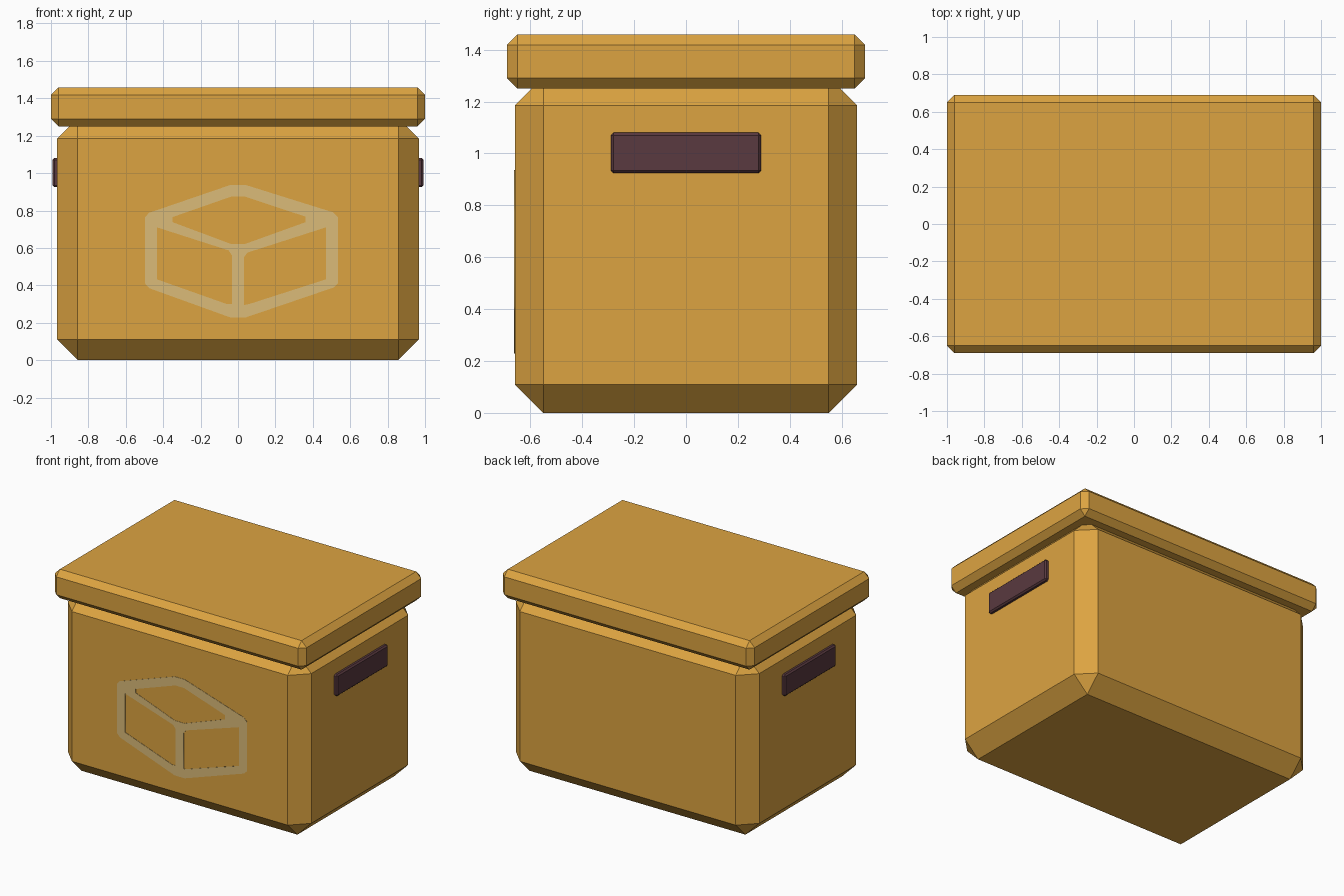
import bpy
import bmesh
import math

default = bpy.data.objects.get("Cube")
if default:
    bpy.data.objects.remove(default, do_unlink=True)


def material(name, color):
    mat = bpy.data.materials.new(name)
    mat.use_nodes = True
    mat.diffuse_color = (*color, 1)
    bsdf = next(n for n in mat.node_tree.nodes if n.type == "BSDF_PRINCIPLED")
    bsdf.inputs["Base Color"].default_value = (*color, 1)
    return mat


cardboard = material("cardboard", (0.72, 0.37, 0.053))
dark_plum = material("dark plum", (0.1, 0.041, 0.05))
pale_paint = material("pale paint", (0.71, 0.5, 0.19))


def chamfered_box(name, low, high, chamfer, mat):
    """Box between two corners with every edge cut at 45 degrees."""
    bm = bmesh.new()
    bmesh.ops.create_cube(bm, size=1)
    for v in bm.verts:
        v.co = [h if c > 0 else l for c, l, h in zip(v.co, low, high)]
    bmesh.ops.bevel(bm, geom=bm.edges[:], offset=chamfer, segments=1,
                    affect="EDGES", clamp_overlap=True)
    mesh = bpy.data.meshes.new(name)
    bm.to_mesh(mesh)
    bm.free()
    mesh.materials.append(mat)
    obj = bpy.data.objects.new(name, mesh)
    bpy.context.collection.objects.link(obj)
    return obj


# Box body and overhanging lid
chamfered_box("box_body", (-0.967, -0.66, 0), (0.967, 0.66, 1.295), 0.11, cardboard)
chamfered_box("lid", (-1, -0.69, 1.25), (1, 0.69, 1.458), 0.04, cardboard)

# Handles on both ends
for side, x in (("left", 0.965), ("right", -0.965)):
    chamfered_box(side + "_handle", (x - 0.027, -0.29, 0.925),
                  (x + 0.027, 0.29, 1.08), 0.01, dark_plum)

# Painted outline of a crate on the front: outer rim, then three openings
outlines = [
    [(-0.04, 0.937), (0.04, 0.937), (0.51, 0.79), (0.534, 0.765), (0.534, 0.41),
     (0.51, 0.388), (0.04, 0.228), (-0.04, 0.228), (-0.475, 0.385),
     (-0.497, 0.41), (-0.497, 0.765), (-0.475, 0.788)],
    [(-0.035, 0.875), (0.035, 0.875), (0.362, 0.767), (0.362, 0.738),
     (0.04, 0.622), (-0.04, 0.622), (-0.35, 0.738), (-0.35, 0.765)],
    [(-0.433, 0.71), (-0.05, 0.587), (-0.032, 0.56), (-0.032, 0.3),
     (-0.06, 0.3), (-0.433, 0.432)],
    [(0.47, 0.71), (0.05, 0.575), (0.032, 0.55), (0.032, 0.295),
     (0.06, 0.3), (0.47, 0.432)],
]
curve = bpy.data.curves.new("crate_emblem", "CURVE")
curve.dimensions = "2D"
curve.fill_mode = "BOTH"
curve.extrude = 0.002
for outline in outlines:
    spline = curve.splines.new("POLY")
    spline.points.add(len(outline) - 1)
    for point, (x, z) in zip(spline.points, outline):
        point.co = (x, z, 0, 1)
    spline.use_cyclic_u = True
curve.materials.append(pale_paint)
emblem = bpy.data.objects.new("crate_emblem", curve)
emblem.location.y = -0.66
emblem.rotation_euler.x = math.pi / 2
bpy.context.collection.objects.link(emblem)
bpy.ops.object.select_all(action="DESELECT")
emblem.select_set(True)
bpy.context.view_layer.objects.active = emblem
bpy.ops.object.convert(target="MESH")
